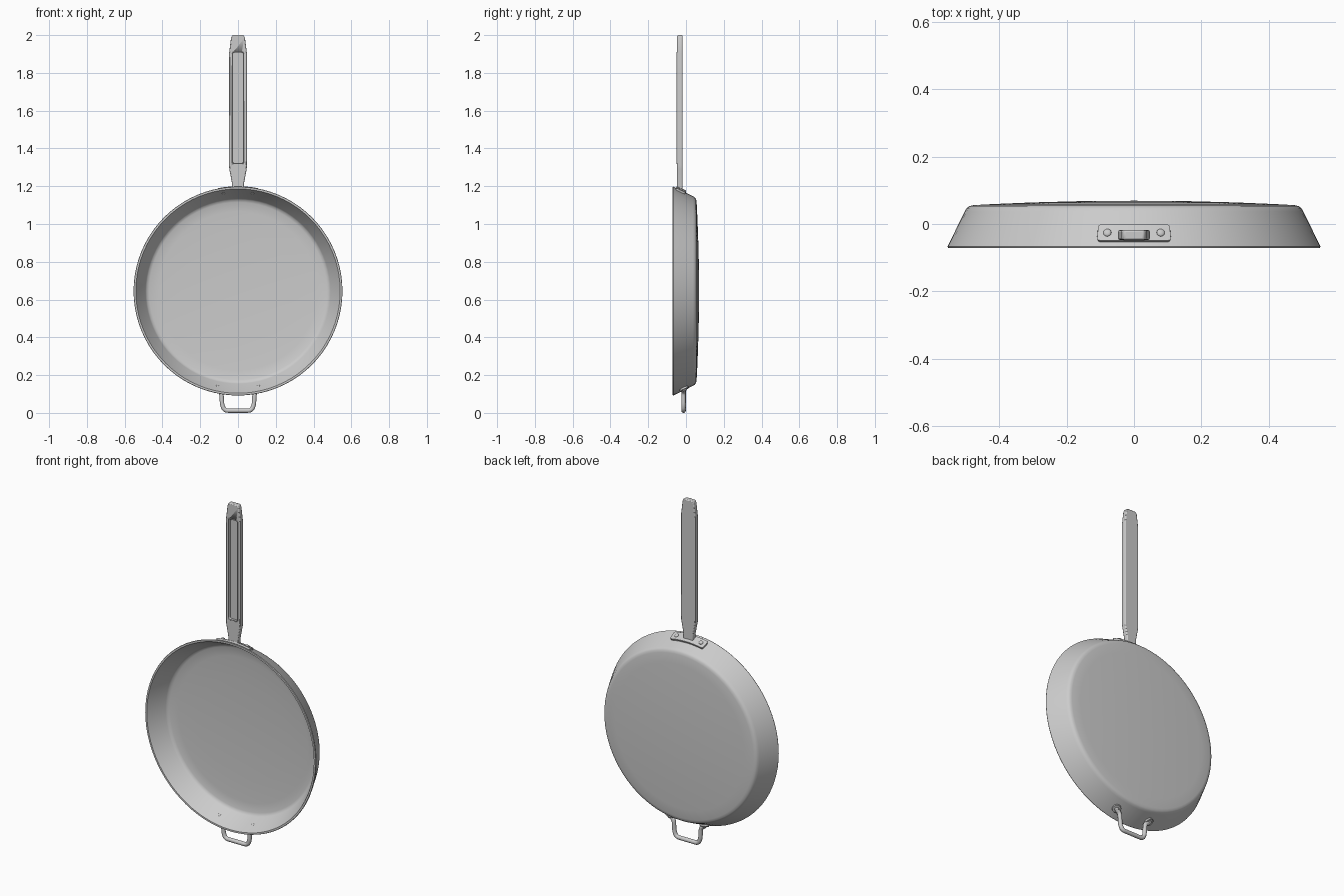
import bpy, bmesh, math
from mathutils import Vector

if "Cube" in bpy.data.objects:
    bpy.data.objects.remove(bpy.data.objects["Cube"])

CZ = 0.645          # height of the pan axis
SLOPE = 0.469       # wall flare


def wall(a, y, off=0.0):
    """Point on the outer wall at angle a (0 = up), pushed out by off along the normal."""
    k = 1 / math.hypot(1, SLOPE)
    r = 0.50 + SLOPE * (0.045 - y) + off * k
    return Vector((r * math.sin(a), y + off * k * SLOPE, CZ + r * math.cos(a)))


def finish(bm, name, angle=35):
    bmesh.ops.recalc_face_normals(bm, faces=bm.faces)
    me = bpy.data.meshes.new(name)
    bm.to_mesh(me)
    bm.free()
    ob = bpy.data.objects.new(name, me)
    bpy.context.collection.objects.link(ob)
    smooth(ob, angle)
    return ob


def smooth(ob, angle=35):
    bpy.ops.object.select_all(action='DESELECT')
    ob.select_set(True)
    bpy.context.view_layer.objects.active = ob
    bpy.ops.object.shade_smooth_by_angle(angle=math.radians(angle))


def bevel(ob, width, segments=2):
    m = ob.modifiers.new("bevel", 'BEVEL')
    m.width, m.segments = width, segments
    m.limit_method, m.angle_limit = 'ANGLE', math.radians(40)


def patch(name, a0, yc, half_w, half_h, corner, thick):
    """Rounded plate that wraps the pan wall."""
    steps = [corner * (1 - math.cos(t * math.pi / 10)) for t in range(6)]
    xs = [-half_w + s for s in steps]
    xs += [half_w - s for s in reversed(steps)]
    mid = (half_w - corner)
    if mid > 0.01:
        xs += [-mid + 2 * mid * i / 8 for i in range(1, 8)]
    xs = sorted(set(round(x, 6) for x in xs))
    bm = bmesh.new()
    cols = []
    for x in xs:
        d = max(0, abs(x) - mid)
        h = half_h - corner + math.sqrt(max(0, corner ** 2 - d ** 2))
        h = max(h, 0.001)
        cols.append([[bm.verts.new(wall(a0 + x / 0.535, yc + s * h, o)) for s in (-1, 1)]
                     for o in (-0.004, thick)])
    for p, q in zip(cols, cols[1:]):
        ring_p = [p[0][0], p[0][1], p[1][1], p[1][0]]
        ring_q = [q[0][0], q[0][1], q[1][1], q[1][0]]
        for i in range(4):
            j = (i + 1) % 4
            bm.faces.new((ring_p[i], ring_p[j], ring_q[j], ring_q[i]))
    for c in (cols[0], cols[-1]):
        bm.faces.new((c[0][0], c[0][1], c[1][1], c[1][0]))
    ob = finish(bm, name)
    bevel(ob, 0.0015, 1)


def rivet(name, a, y, off, r, side):
    """Flattened dome head, side +1 outside the wall, -1 inside."""
    n = (wall(a, y, 1) - wall(a, y, 0)).normalized() * side
    bpy.ops.mesh.primitive_uv_sphere_add(segments=20, ring_count=10, radius=1, location=wall(a, y, off))
    ob = bpy.context.object
    ob.name = name
    ob.scale = (r, r, r * 0.55)
    ob.rotation_euler = n.to_track_quat('Z', 'Y').to_euler()
    smooth(ob, 60)


def tube(name, pts, r, cyclic=False):
    cu = bpy.data.curves.new(name, 'CURVE')
    cu.dimensions = '3D'
    cu.bevel_depth, cu.bevel_resolution, cu.use_fill_caps = r, 3, True
    sp = cu.splines.new('POLY')
    sp.points.add(len(pts) - 1)
    for p, co in zip(sp.points, pts):
        p.co = (*co, 1)
    sp.use_cyclic_u = cyclic
    sp.use_smooth = True
    ob = bpy.data.objects.new(name, cu)
    bpy.context.collection.objects.link(ob)


def rounded(pts, r, closed=False):
    """Round the corners of a path with short quadratic arcs."""
    out, n = [], len(pts)
    for i, p in enumerate(pts):
        if not closed and i in (0, n - 1):
            out.append(Vector(p))
            continue
        p, a, b = Vector(p), Vector(pts[i - 1]), Vector(pts[(i + 1) % n])
        s = p + (a - p).normalized() * min(r, (a - p).length * 0.48)
        e = p + (b - p).normalized() * min(r, (b - p).length * 0.48)
        for k in range(6):
            t = k / 5
            out.append(s * (1 - t) ** 2 + p * 2 * t * (1 - t) + e * t * t)
    return out


def prism(name, outline, y0, y1):
    """Extrude an (x, z) outline between two depths."""
    bm = bmesh.new()
    f = bm.faces.new([bm.verts.new((x, y0, z)) for x, z in outline])
    ex = bmesh.ops.extrude_face_region(bm, geom=[f])
    bmesh.ops.translate(bm, vec=(0, y1 - y0, 0),
                        verts=[v for v in ex['geom'] if isinstance(v, bmesh.types.BMVert)])
    return finish(bm, name)


# pan body: lathed shell with slightly domed base
profile = [(0, 0.069), (0.15, 0.068), (0.30, 0.064), (0.42, 0.059), (0.475, 0.056), (0.488, 0.053),
           (0.496, 0.047), (0.502, 0.037), (0.553, -0.067), (0.551, -0.071), (0.541, -0.071),
           (0.539, -0.068), (0.490, 0.030), (0.483, 0.038), (0.470, 0.043), (0.42, 0.047),
           (0.30, 0.052), (0.15, 0.056), (0, 0.057)]
bm = bmesh.new()
vs = [bm.verts.new((r, y, CZ)) for r, y in profile]
es = [bm.edges.new(p) for p in zip(vs, vs[1:])]
bmesh.ops.spin(bm, geom=vs + es, cent=(0, 0, CZ), axis=(0, 1, 0),
               angle=2 * math.pi, steps=80, use_duplicate=False)
bmesh.ops.remove_doubles(bm, verts=bm.verts, dist=1e-5)
finish(bm, "pan_body", 40)

# long handle with recessed front
half = [(0.031, 1.178), (0.031, 1.212), (0.046, 1.29), (0.047, 1.31), (0.047, 1.905), (0.037, 1.985), (0.030, 2.0)]
handle = prism("long_handle", half + [(-x, z) for x, z in reversed(half)], -0.047, -0.018)
slot = rounded([(-0.029, 0, 1.32), (0.029, 0, 1.32), (0.029, 0, 1.91), (-0.029, 0, 1.91)], 0.010, True)
cutter = prism("handle_cutter", [(p.x, p.z) for p in slot], -0.10, -0.030)
cutter.hide_render = True
cutter.hide_set(True)
bevel(handle, 0.005)
cut = handle.modifiers.new("recess", 'BOOLEAN')
cut.object, cut.solver = cutter, 'EXACT'
tube("handle_recess_rim", [(p.x, -0.0465, p.z) for p in slot], 0.003, True)

# riveted bracket joining the handle to the wall
patch("handle_bracket", 0, -0.029, 0.107, 0.024, 0.009, 0.010)

# bottom helper loop
side = [(0.112, -0.013, 0.122), (0.088, -0.013, 0.108), (0.084, -0.013, 0.040), (0.070, -0.013, 0.012)]
tube("helper_loop", rounded(side + [(-x, y, z) for x, y, z in reversed(side)], 0.018), 0.012)

# pads and rivets on both sides
for s, label in ((-1, "left"), (1, "right")):
    patch("helper_pad_" + label, math.pi + s * 0.212, -0.012, 0.024, 0.022, 0.0219, 0.009)
    for where, a, y, lift in (("handle", s * 0.146, -0.030, 0.010), ("helper", math.pi + s * 0.212, -0.012, 0.010)):
        rivet(f"{where}_rivet_outer_{label}", a, y, lift, 0.012, 1)
        rivet(f"{where}_rivet_inner_{label}", a, y, -0.012, 0.009, -1)
